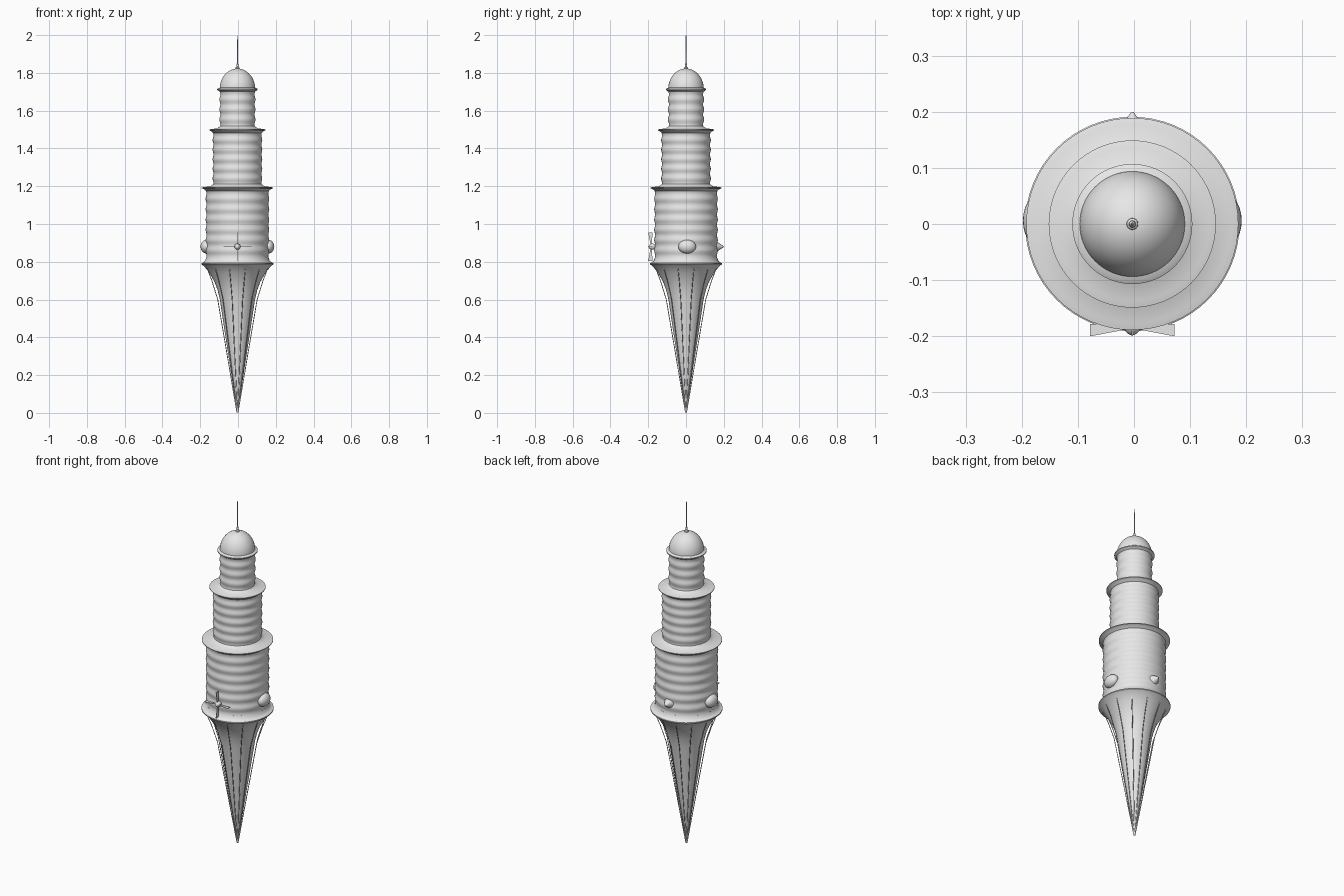
import bpy, bmesh, math
from mathutils import Matrix, Vector

if "Cube" in bpy.data.objects:
    bpy.data.objects.remove(bpy.data.objects["Cube"])

CX = -0.003  # tower axis
grey = bpy.data.materials.new("pale grey")
grey.diffuse_color = (0.8, 0.8, 0.8, 1)
grey.use_nodes = True
grey.node_tree.nodes["Principled BSDF"].inputs["Base Color"].default_value = grey.diffuse_color


def finish(name, bm, smooth=True):
    bmesh.ops.recalc_face_normals(bm, faces=bm.faces)
    me = bpy.data.meshes.new(name)
    bm.to_mesh(me)
    bm.free()
    me.materials.append(grey)
    ob = bpy.data.objects.new(name, me)
    bpy.context.collection.objects.link(ob)
    if smooth:
        bpy.ops.object.select_all(action='DESELECT')
        ob.select_set(True)
        bpy.context.view_layer.objects.active = ob
        bpy.ops.object.shade_smooth_by_angle(angle=math.radians(35))
    return ob


def lathe(name, profile, n=64):
    """Spin (radius, height) points around the tower axis."""
    bm = bmesh.new()
    rings = []
    for r, z in profile:
        if r < 1e-5:
            rings.append([bm.verts.new((CX, 0, z))])
        else:
            rings.append([bm.verts.new((CX + r * math.cos(math.tau * i / n),
                                        r * math.sin(math.tau * i / n), z)) for i in range(n)])
    for a, b in zip(rings, rings[1:]):
        for i in range(n):
            j = (i + 1) % n
            if len(a) == 1:
                bm.faces.new((a[0], b[j], b[i]))
            elif len(b) == 1:
                bm.faces.new((a[i], a[j], b[0]))
            else:
                bm.faces.new((a[i], a[j], b[j], b[i]))
    return finish(name, bm)


def ellipsoid(name, loc, size):
    bm = bmesh.new()
    bmesh.ops.create_uvsphere(bm, u_segments=24, v_segments=14, radius=1,
                              matrix=Matrix.Translation(loc) @ Matrix.Diagonal((*size, 1)))
    return finish(name, bm)


def tube(name, points, radius):
    cu = bpy.data.curves.new(name, 'CURVE')
    cu.dimensions = '3D'
    cu.bevel_depth = radius
    cu.bevel_resolution = 1
    cu.use_fill_caps = True
    sp = cu.splines.new('POLY')
    sp.points.add(len(points) - 1)
    for p, co in zip(sp.points, points):
        p.co = (*co, 1)
    cu.materials.append(grey)
    ob = bpy.data.objects.new(name, cu)
    bpy.context.collection.objects.link(ob)
    bpy.ops.object.select_all(action='DESELECT')
    ob.select_set(True)
    bpy.context.view_layer.objects.active = ob
    bpy.ops.object.convert(target='MESH')


# Tapering concave base with a flared rim
lathe("lower_cone", [(0, 0.005), (0.004, 0.01), (0.035, 0.22), (0.066, 0.42), (0.093, 0.60),
                     (0.105, 0.65), (0.122, 0.695), (0.148, 0.74), (0.175, 0.775), (0.191, 0.787),
                     (0.191, 0.793), (0.18, 0.797), (0.171, 0.805), (0.166, 0.82), (0, 0.82)])

# Corrugated tower storeys
for name, r, z0, z1, bands in (("lower_storey", 0.166, 0.805, 1.187, 7),
                               ("middle_storey", 0.129, 1.19, 1.495, 6),
                               ("upper_storey", 0.093, 1.50, 1.712, 4)):
    steps = bands * 8
    prof = [(r + 0.0025 * math.cos(math.tau * i / 8), z0 + (z1 - z0) * i / steps)
            for i in range(steps + 1)]
    lathe(name, [(0, z0)] + prof + [(0, z1)])

# Flared ledges above each storey
for name, r, inner, top, z in (("lower_ledge", 0.189, 0.167, 0.130, 1.193),
                               ("middle_ledge", 0.149, 0.130, 0.094, 1.50)):
    lathe(name, [(inner - 0.01, z - 0.022), (inner, z - 0.018), (inner + 0.007, z - 0.010),
                 (r, z - 0.004), (r, z), (r - 0.012, z + 0.003),
                 (top + 0.014, z + 0.006), (top + 0.004, z + 0.013), (top - 0.008, z + 0.022)])
lathe("upper_ledge", [(0.085, 1.695), (0.097, 1.703), (0.107, 1.710), (0.107, 1.715),
                      (0.099, 1.720), (0.085, 1.724)])

# Domed roof, finial and mast
lathe("dome", [(0.094 * math.cos(a), 1.715 + 0.108 * math.sin(a))
               for a in (math.pi / 2 * i / 16 for i in range(17))])
lathe("finial", [(0.011, 1.815), (0.010, 1.829), (0.005, 1.833), (0.006, 1.840),
                 (0.003, 1.853), (0, 1.858)], 16)
lathe("mast", [(0, 1.84), (0.0028, 1.84), (0.0015, 1.998), (0, 2.0)], 10)

# Twelve stay rods running from the rim to the tip
for k in range(12):
    a = math.radians(15 + 30 * k)
    tube("stay_rod", [(CX + r * math.cos(a), r * math.sin(a), z) for r, z in
                      ((0.166, 0.765), (0.140, 0.70), (0.108, 0.60), (0.055, 0.30), (0.003, 0.0025))],
         0.0022)

# Bulges on both sides, and the pointed one at the back
for s in (1, -1):
    ellipsoid("side_pod", (CX + s * 0.165, 0.006, 0.88), (0.030, 0.047, 0.036))
bm = bmesh.new()
bmesh.ops.create_cone(bm, segments=24, radius1=0.03, radius2=0.002, depth=0.04, cap_ends=True,
                      matrix=Matrix.Translation((CX, 0.18, 0.88)) @ Matrix.Rotation(-math.pi / 2, 4, 'X'))
finish("back_pod", bm)

# Front propeller: hub and four edge-on blades
ellipsoid("propeller_hub", (CX, -0.178, 0.88), (0.016, 0.020, 0.016))
for k in range(4):
    bm = bmesh.new()
    bmesh.ops.create_cube(bm, size=1)
    for v in bm.verts:
        tip = v.co.x > 0
        v.co = Vector((0.075 if tip else 0.0,
                       (-0.189 if tip else -0.183) + v.co.y * (0.022 if tip else 0.006),
                       v.co.z * 0.003))
    bm.transform(Matrix.Translation((CX, 0, 0.88)) @ Matrix.Rotation(k * math.pi / 2, 4, 'Y'))
    finish("propeller_blade", bm, False)
